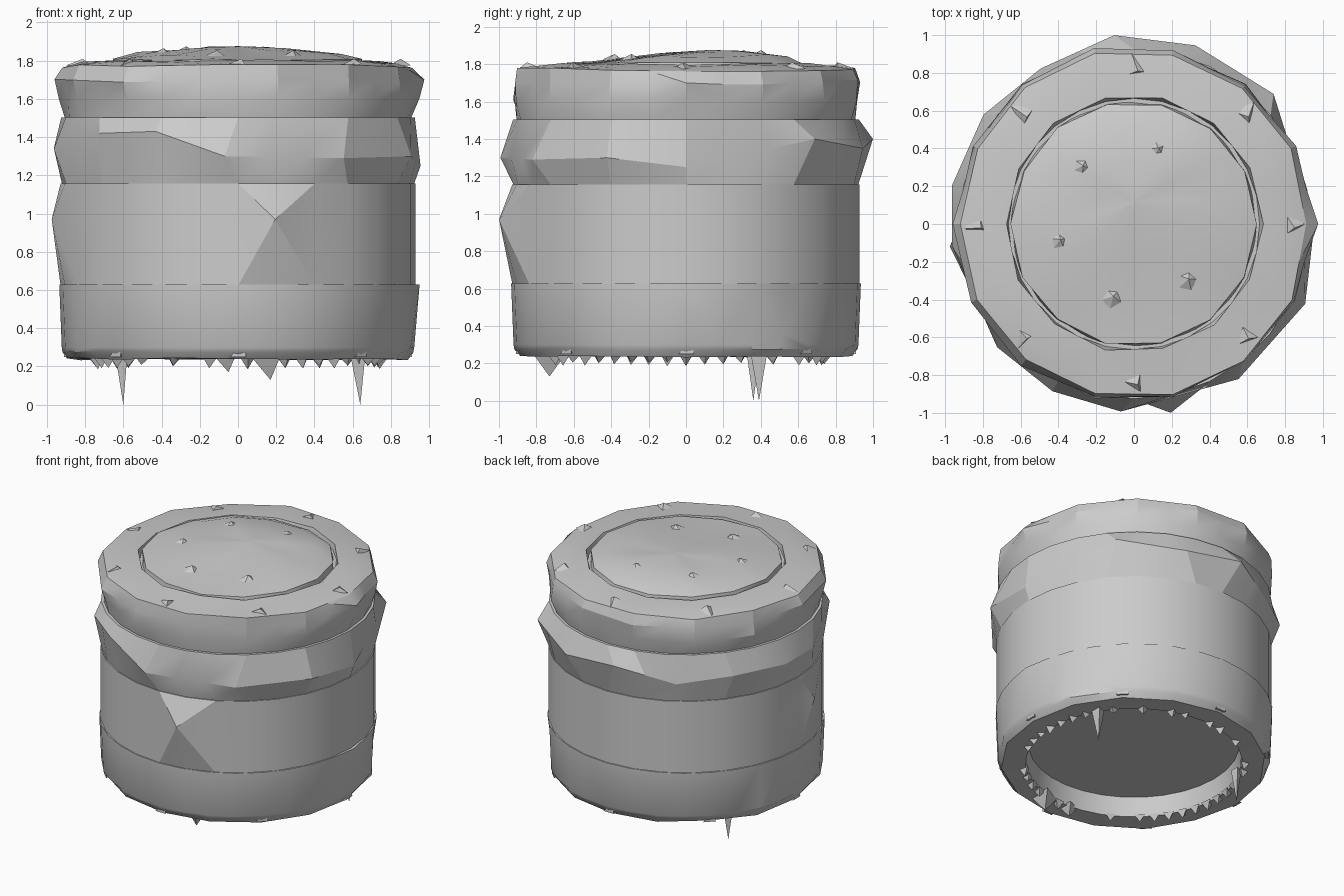
import bpy, bmesh, math, random
from mathutils import Vector

random.seed(7)
if "Cube" in bpy.data.objects:
    bpy.data.objects.remove(bpy.data.objects["Cube"])

grey = bpy.data.materials.new("stone_grey")
grey.use_nodes = True
COLOUR = (0.6, 0.6, 0.6, 1)
grey.diffuse_color = COLOUR
grey.node_tree.nodes["Principled BSDF"].inputs["Base Color"].default_value = COLOUR


def finish(bm, name, angle):
    """Turn a bmesh into a shaded grey object."""
    bmesh.ops.recalc_face_normals(bm, faces=bm.faces)
    mesh = bpy.data.meshes.new(name)
    bm.to_mesh(mesh)
    bm.free()
    obj = bpy.data.objects.new(name, mesh)
    bpy.context.collection.objects.link(obj)
    mesh.materials.append(grey)
    bpy.ops.object.select_all(action='DESELECT')
    obj.select_set(True)
    bpy.context.view_layer.objects.active = obj
    if angle:
        bpy.ops.object.shade_smooth_by_angle(angle=math.radians(angle))
    return obj


def polar(r, degrees, z):
    a = math.radians(degrees)
    return Vector((r * math.cos(a), r * math.sin(a), z))


def crest_ring(crest, n):
    """Ring of points on straight chords between (degrees, radius, height) corners."""
    pts = [None] * n
    corners = [(round(d * n / 360), polar(r, d, z)) for d, r, z in crest]
    for (i, p), (k, q) in zip(corners, corners[1:] + [(corners[0][0] + n, corners[0][1])]):
        for j in range(i, k):
            pts[j % n] = p.lerp(q, (j - i) / (k - i))
    return pts


def lathe(name, profile, n, dents=(), crests={}, angle=30):
    """Spin (radius, height, roughness) rows; dents move single vertices."""
    bm = bmesh.new()
    rings = []
    for row, (r, z, rough) in enumerate(profile):
        pts = [polar(r + random.uniform(-rough, rough), 360 * j / n,
                     z + random.uniform(-rough, rough)) for j in range(n)]
        if rough:  # coarse facets: odd points lie between their neighbours
            for j in range(1, n, 2):
                pts[j] = (pts[j - 1] + pts[(j + 1) % n]) / 2
        if row in crests:
            pts = crest_ring(crests[row], n)
        rings.append([bm.verts.new(p) for p in pts])
    for low, high in zip(rings, rings[1:]):
        for j in range(n):
            k = (j + 1) % n
            bm.faces.new((low[j], low[k], high[k], high[j]))
    bm.faces.new(rings[0][::-1])
    bm.faces.new(rings[-1])
    for row, degrees, r, z in dents:  # fan the facets around each dent
        v = rings[row][round(degrees * n / 360) % n]
        v.co = polar(r, degrees, z)
        for f in list(v.link_faces):
            if len(f.verts) == 4:
                corners = list(f.verts)
                bmesh.utils.face_split(f, v, corners[(corners.index(v) + 2) % 4])
    return finish(bm, name, angle)


def spike(bm, centre, tip, width, sides=3, turn=0):
    """Add a small pyramid from a base centre to a tip."""
    base = [bm.verts.new(Vector(centre) + polar(width, turn + 360 * i / sides, 0))
            for i in range(sides)]
    top = bm.verts.new(tip)
    bm.faces.new(base)
    for i in range(sides):
        bm.faces.new((base[i], base[(i + 1) % sides], top))


# Bottom band with a recessed underside
lathe("base_band", [(0.71, 0.38, 0), (0.73, 0.24, 0), (0.89, 0.24, 0.008),
                    (0.92, 0.275, 0.006), (0.922, 0.3, 0), (0.935, 0.628, 0)],
      32, [(4, 35, 0.90, 0.36), (5, 0, 0.95, 0.628)])

# Tall middle band with knocked-out corners
lathe("middle_band", [(0.928, 0.622, 0), (0.928, 0.97, 0), (0.928, 1.158, 0)],
      28, [(1, 281, 1.018, 0.97), (1, 187, 0.982, 0.97)], angle=20)

# Chipped upper band with a wandering crest
lathe("upper_band", [(0.92, 1.152, 0), (0.96, 1.32, 0), (0.925, 1.503, 0)], 28,
      crests={1: [(0, 0.955, 1.25), (43, 1.01, 1.4), (71, 1.0, 1.35),
                  (96, 1.005, 1.4), (121, 0.96, 1.3), (144, 0.985, 1.35),
                  (168, 0.985, 1.34), (187, 0.97, 1.34), (222, 0.975, 1.42),
                  (244, 0.985, 1.43), (266, 0.995, 1.3), (304, 0.99, 1.29),
                  (335, 1.0, 1.3)]}, angle=18)

# Rough rim, with its top sloping into a groove
lathe("rim", [(0.905, 1.498, 0), (0.94, 1.6, 0.01), (0.945, 1.7, 0.016),
              (0.92, 1.77, 0.01), (0.82, 1.792, 0.008), (0.68, 1.8, 0.006),
              (0.665, 1.765, 0)], 28, [(2, 0, 0.975, 1.7)], angle=22)

# Raised lid in the middle of the rim
lid = lathe("lid", [(0.65, 1.74, 0), (0.65, 1.805, 0.006), (0.53, 1.835, 0.012),
                    (0.25, 1.86, 0.01), (0.02, 1.875, 0)], 28, angle=25)
for v in lid.data.vertices:
    if v.co.z > 1.82:
        v.co.z += 0.03 * v.co.y
        v.co.y += 0.12 * (1 - v.co.xy.length / 0.65)

# Low stone chips set around the rim and on the lid
bm = bmesh.new()
for i in range(8):
    p = polar(0.83, 45 * i, 1.775)
    spike(bm, p, p + Vector((0.02, -0.02, 0.035)), 0.075, 3, 50 * i)
for i in range(1, 6):
    p = polar(0.41, 13 + 60 * i, 1.835 + 0.012 * math.sin(math.radians(60 * i)))
    spike(bm, p, p + Vector((0.01, 0.01, 0.03)), 0.055, 5, 30 * i)
finish(bm, "top_chips", 0)

# Chips around the bottom edge
bm = bmesh.new()
for i in range(8):
    p = polar(0.885, 45 * i, 0.25)
    spike(bm, p, polar(0.91, 45 * i + 2, 0.32), 0.05, 3, 45 * i + 60)
finish(bm, "edge_chips", 0)

# Ragged teeth and long spikes hanging from the underside
bm = bmesh.new()
for i in range(46):
    if random.random() < 0.75:
        a = 360 * i / 46
        spike(bm, polar(0.74, a, 0.25), polar(0.74, a, random.uniform(0.185, 0.21)),
              0.045, 3, a)
for x, y, tip, width in [(-0.6, 0.36, 0, 0.04), (0.64, 0.39, 0, 0.05),
                         (0.17, -0.73, 0.13, 0.1), (-0.05, -0.74, 0.17, 0.07)]:
    spike(bm, (x, y, 0.25), (x, y, tip), width, 3, 60)
finish(bm, "hanging_teeth", 0)
